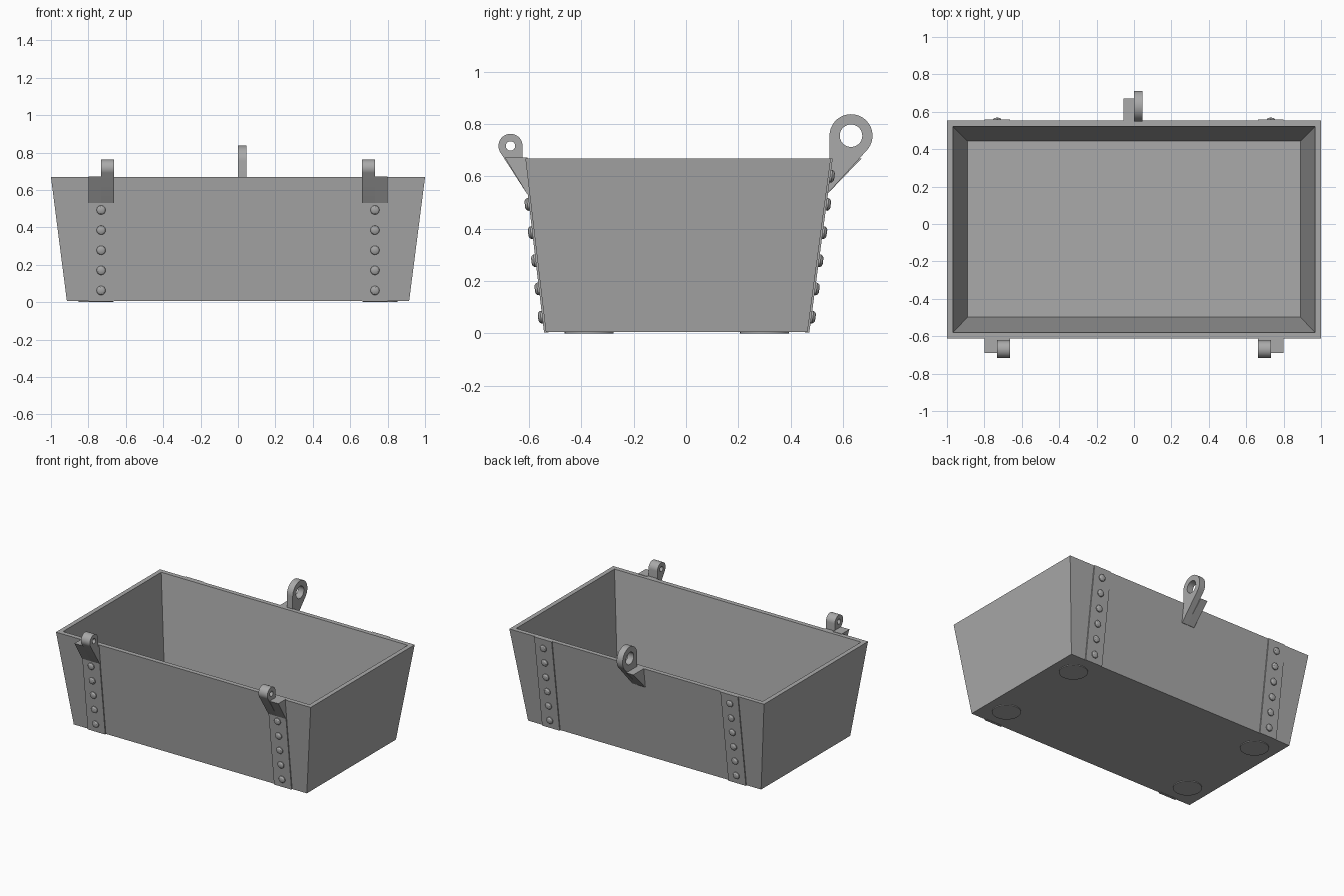
import bpy, bmesh, math
from mathutils import Matrix, Vector

if "Cube" in bpy.data.objects:
    bpy.data.objects.remove(bpy.data.objects["Cube"])

steel = bpy.data.materials.new("grey_steel")
steel.use_nodes = True
GREY = (0.4, 0.4, 0.4, 1)
steel.diffuse_color = GREY
steel.node_tree.nodes["Principled BSDF"].inputs["Base Color"].default_value = GREY

BASE, RIM = 0.006, 0.668
STRAP = 0.007
# Outer wall line of each long side: y at the base, y at the rim
FRONT, BACK = (-0.535, -0.613), (0.464, 0.553)


def finish(name, bm, smooth=False):
    bmesh.ops.recalc_face_normals(bm, faces=bm.faces)
    mesh = bpy.data.meshes.new(name)
    bm.to_mesh(mesh)
    bm.free()
    obj = bpy.data.objects.new(name, mesh)
    bpy.context.collection.objects.link(obj)
    mesh.materials.append(steel)
    if smooth:
        bpy.ops.object.select_all(action="DESELECT")
        obj.select_set(True)
        bpy.context.view_layer.objects.active = obj
        bpy.ops.object.shade_smooth_by_angle(angle=math.radians(30))
    return obj


def loft(bm, rings):
    """Skin equal-length rings of points and cap both ends."""
    loops = [[bm.verts.new(p) for p in ring] for ring in rings]
    for a, b in zip(loops, loops[1:]):
        for i in range(len(a)):
            j = (i + 1) % len(a)
            bm.faces.new((a[i], a[j], b[j], b[i]))
    bm.faces.new(loops[0])
    bm.faces.new(loops[-1])


def rect(x, y0, y1, z):
    return [(-x, y0, z), (x, y0, z), (x, y1, z), (-x, y1, z)]


def circle(r, z, n=24):
    return [(r * math.cos(math.tau * i / n), r * math.sin(math.tau * i / n), z) for i in range(n)]


def prism(name, x0, x1, *outlines, smooth=False):
    """Extrude a side outline (y, z), with optional hole outlines, from x0 to x1."""
    bm = bmesh.new()
    for outline in outlines:
        vs = [bm.verts.new((x0, y, z)) for y, z in outline]
        for i, v in enumerate(vs):
            bm.edges.new((v, vs[i - 1]))
    bmesh.ops.triangle_fill(bm, edges=bm.edges[:], use_beauty=True)
    new = bmesh.ops.extrude_face_region(bm, geom=bm.faces[:])["geom"]
    bmesh.ops.translate(bm, vec=(x1 - x0, 0, 0),
                        verts=[g for g in new if isinstance(g, bmesh.types.BMVert)])
    return finish(name, bm, smooth)


def arc(cy, cz, r, start, end, n):
    angles = [math.radians(start + (end - start) * i / n) for i in range(n + 1)]
    return [(cy + r * math.cos(a), cz + r * math.sin(a)) for a in angles]


def wall_y(wall, z):
    return wall[0] + (wall[1] - wall[0]) * (z - BASE) / (RIM - BASE)


# Open tub with sloping walls
bm = bmesh.new()
loft(bm, [rect(0.915, FRONT[0], BACK[0], BASE), rect(1.0, FRONT[1], BACK[1], RIM),
          rect(0.968, -0.58, 0.521, RIM), rect(0.89, -0.498, 0.443, 0.06)])
finish("tub", bm)

# Riveted straps on both long sides
for side, wall, out, rivets in (("front", FRONT, -1, 5), ("back", BACK, 1, 6)):
    outline = [(wall[0] - out * 0.01, 0.004), (wall[0] + out * STRAP, 0.004),
               (wall[1] + out * STRAP, RIM), (wall[1] - out * 0.01, RIM)]
    normal = Vector((0, out * (RIM - BASE), -abs(wall[1] - wall[0])))
    tilt = normal.to_track_quat("Z", "Y").to_matrix().to_4x4()
    for hand, s in (("left", 1), ("right", -1)):
        prism(f"{side}_strap_{hand}", s * 0.663, s * 0.80, outline)
        bm = bmesh.new()
        for i in range(rivets):
            z = 0.063 + 0.1075 * i
            before = set(bm.verts)
            loft(bm, [circle(0.024, -0.004), circle(0.024, 0.006),
                      circle(0.019, 0.013), circle(0.012, 0.016)])
            place = Matrix.Translation((s * 0.732, wall_y(wall, z) + out * STRAP, z)) @ tilt
            bmesh.ops.transform(bm, matrix=place, verts=[v for v in bm.verts if v not in before])
        finish(f"{side}_rivets_{hand}", bm, True)

# Front hinge lugs, each with a wedge bracket beneath
lug = arc(-0.67, 0.716, 0.046, 0, 212, 32) + [(-0.605, 0.53), (-0.585, 0.53), (-0.6, 0.66), (-0.624, 0.66)]
hole = arc(-0.67, 0.716, 0.018, 0, 345, 23)
wedge = [(-0.605, 0.53), (-0.691, 0.671), (-0.605, 0.671), (-0.585, 0.53)]
for hand, s in (("left", 1), ("right", -1)):
    prism(f"front_lug_{hand}", s * 0.662, s * 0.732, lug, hole, smooth=True)
    prism(f"front_bracket_{hand}", s * 0.73, s * 0.80, wedge)

# Large back lug and its bracket
lug = arc(0.63, 0.755, 0.082, 180, -43, 40) + [(0.537, 0.53), (0.515, 0.53), (0.53, 0.66), (0.548, 0.66)]
hole = arc(0.63, 0.755, 0.043, 0, 350, 35)
prism("back_lug", 0.0, 0.046, lug, hole, smooth=True)
prism("back_bracket", -0.055, 0.002,
      [(0.537, 0.53), (0.67, RIM), (0.54, RIM), (0.515, 0.53)])

# Thin round foot pads
for i, (x, y) in enumerate([(x, y) for x in (-0.76, 0.76) for y in (-0.37, 0.30)]):
    bm = bmesh.new()
    loft(bm, [circle(0.093, 0.0, 40), circle(0.093, 0.01, 40)])
    bmesh.ops.translate(bm, vec=(x, y, 0), verts=bm.verts)
    finish(f"foot_pad_{i + 1}", bm, True)
